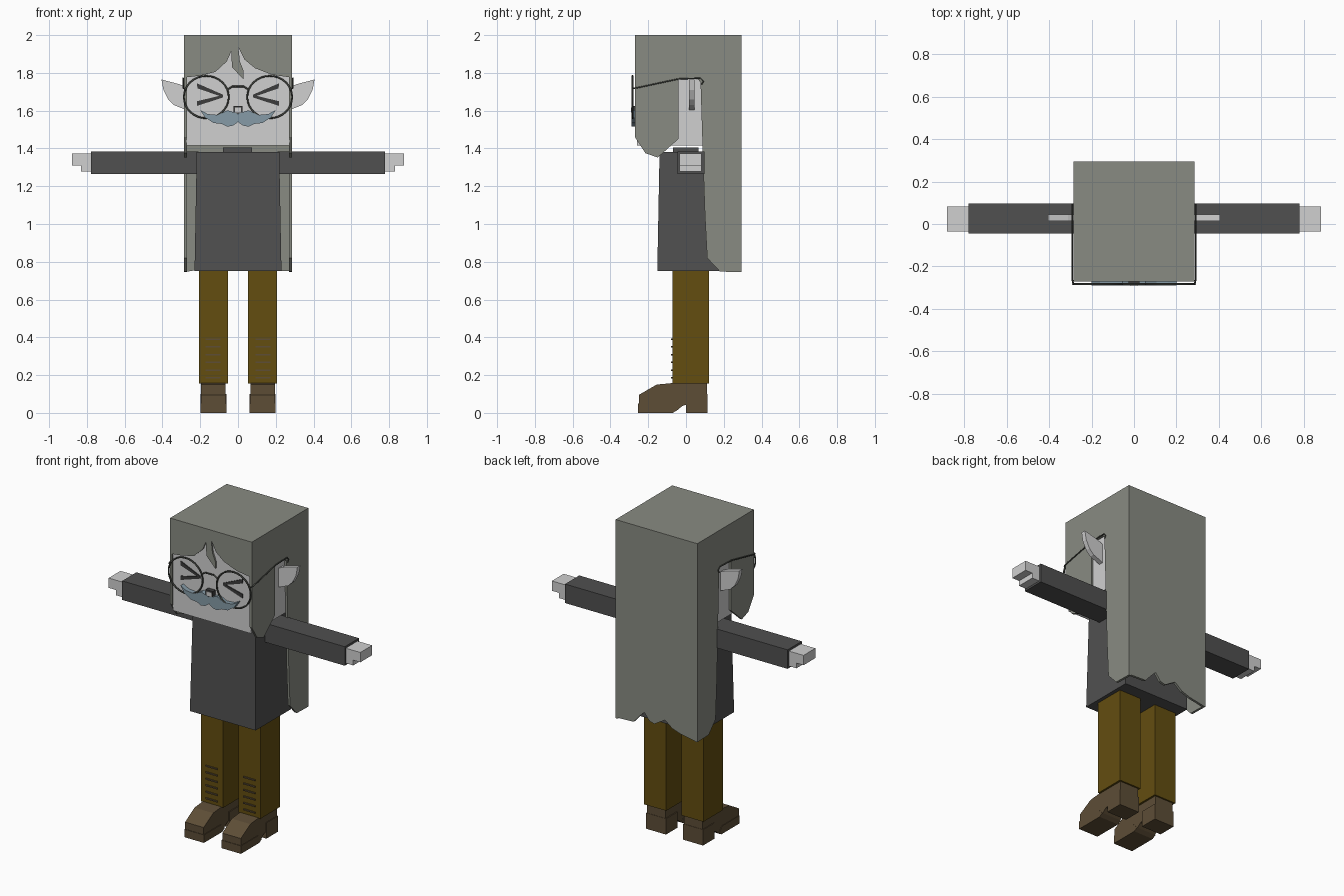
import bpy
import bmesh
from math import cos, sin, tau
from mathutils import Vector

cube = bpy.data.objects.get("Cube")
if cube:
    bpy.data.objects.remove(cube, do_unlink=True)


def material(name, r, g, b):
    m = bpy.data.materials.new(name)
    m.use_nodes = True
    m.diffuse_color = (r, g, b, 1)
    m.node_tree.nodes["Principled BSDF"].inputs["Base Color"].default_value = (r, g, b, 1)
    return m


skin = material("pale skin", .63, .63, .63)
hair = material("grey green hair", .25, .26, .225)
cloth = material("charcoal cloth", .08, .08, .08)
trouser = material("mustard trousers", .125, .075, .005)
leather = material("brown leather", .11, .075, .037)
blue = material("blue grey moustache", .24, .33, .39)
frame = material("dark frame", .06, .065, .055)
ink = material("dark ink", .045, .045, .045)


def finish(name, bm, mat):
    bmesh.ops.recalc_face_normals(bm, faces=bm.faces)
    mesh = bpy.data.meshes.new(name)
    bm.to_mesh(mesh)
    bm.free()
    mesh.materials.append(mat)
    obj = bpy.data.objects.new(name, mesh)
    bpy.context.collection.objects.link(obj)
    return obj


def prism(name, pts, axis, lo, hi, mat):
    """Extrude a flat outline along x (outline is y,z) or y (outline is x,z)."""
    bm = bmesh.new()
    place = (lambda p: (lo, *p)) if axis == "x" else (lambda p: (p[0], lo, p[1]))
    face = bm.faces.new([bm.verts.new(place(p)) for p in pts])
    out = bmesh.ops.extrude_face_region(bm, geom=[face])
    move = Vector((hi - lo, 0, 0) if axis == "x" else (0, hi - lo, 0))
    verts = [v for v in out["geom"] if isinstance(v, bmesh.types.BMVert)]
    bmesh.ops.translate(bm, vec=move, verts=verts)
    return finish(name, bm, mat)


def box(name, x, y, z, mat):
    outline = [(x[0], z[0]), (x[1], z[0]), (x[1], z[1]), (x[0], z[1])]
    return prism(name, outline, "y", y[0], y[1], mat)


def wire(name, pts, radius, mat, closed=False):
    data = bpy.data.curves.new(name, "CURVE")
    data.dimensions = "3D"
    data.bevel_depth = radius
    data.bevel_resolution = 1
    data.use_fill_caps = True
    line = data.splines.new("POLY")
    line.points.add(len(pts) - 1)
    for point, co in zip(line.points, pts):
        point.co = (*co, 1)
    line.use_cyclic_u = closed
    data.materials.append(mat)
    obj = bpy.data.objects.new(name, data)
    bpy.context.collection.objects.link(obj)
    bpy.ops.object.select_all(action="DESELECT")
    obj.select_set(True)
    bpy.context.view_layer.objects.active = obj
    bpy.ops.object.convert(target="MESH")


def flip(pts, s):
    return [(s * p[0], *p[1:]) for p in pts]


# Head, neck and tapered tunic
box("head", (-.272, .272), (-.26, .283), (1.415, 1.988), skin)
box("neck", (-.08, .075), (-.07, .065), (1.37, 1.405), cloth)
tunic = box("tunic", (-.23, .23), (-.152, .2), (.75, 1.38), cloth)
for v in tunic.data.vertices:
    if v.co.z > 1:
        v.co.x *= .95
        v.co.y = -.14 if v.co.y < 0 else .19

# Hair shell: crown, fringe and ragged back
box("hair_crown", (-.285, .285), (-.27, .295), (1.985, 2), hair)
prism("hair_fringe", [
    (-.285, 2), (-.285, 1.775), (-.2, 1.785), (-.12, 1.805), (-.06, 1.86), (-.035, 1.915),
    (-.032, 1.83), (.03, 1.765), (.03, 1.81), (.01, 1.86), (.002, 1.935), (.035, 1.87),
    (.09, 1.825), (.18, 1.79), (.285, 1.775), (.285, 2)], "y", -.27, -.257, hair)
prism("hair_back", [
    (.285, 2), (.285, .75), (.16, .755), (.12, .8), (.085, .835), (.05, .79), (.015, .78),
    (-.06, .825), (-.11, .785), (-.17, .765), (-.285, .745), (-.285, 2)], "y", .28, .295, hair)
side_hair = [
    (-.27, 2), (-.27, 1.46), (-.215, 1.375), (-.15, 1.352), (-.04, 1.45), (-.04, 1.765),
    (-.03, 1.77), (.06, 1.77), (.077, 1.75), (.088, 1.4), (.1, 1.05), (.112, .82),
    (.18, .748), (.295, .745), (.295, 2)]
ear = [(.265, 1.72), (.31, 1.74), (.405, 1.765), (.395, 1.71), (.37, 1.66), (.34, 1.63), (.265, 1.6)]

# Eyes are two wedges each
eye_top = [(.217, 1.745), (.215, 1.718), (.08, 1.672), (.08, 1.685)]
eye_low = [(.217, 1.65), (.217, 1.625), (.08, 1.67), (.08, 1.683)]

# Shoe side profile with arched sole
shoe = [
    (-.25, 0), (-.25, .095), (-.155, .15), (-.07, .158), (.112, .158), (.112, 0), (0, 0),
    (0, .043), (-.02, .036), (-.045, .015), (-.07, 0)]
heel = [(0, 0), (.114, 0), (.114, .1), (0, .1)]
toe_sole = [(-.253, 0), (-.253, .05), (-.08, .05), (-.045, .015), (-.07, 0)]

for s, side in ((1, "left"), (-1, "right")):
    def across(a, b):
        return sorted((s * a, s * b))

    prism(side + "_hair_side", side_hair, "x", *across(.271, .2855), hair)
    prism(side + "_ear", flip(ear, s), "y", .015, .045, skin)

    # Arm, hand and thumb
    box(side + "_arm", across(.21, .778), (-.045, .097), (1.265, 1.385), cloth)
    box(side + "_hand", across(.77, .88), (-.035, .083), (1.31, 1.372), skin)
    box(side + "_thumb", across(.77, .83), (-.035, .083), (1.277, 1.312), skin)

    # Leg with laces down the shin
    box(side + "_leg", across(.053, .207), (-.072, .122), (.155, .765), trouser)
    for i in range(6):
        z = .185 + .041 * i
        box(side + "_lace", across(.092, .172), (-.079, -.07), (z - .004, z + .004), leather)

    # Shoe
    prism(side + "_shoe", shoe, "x", *across(.065, .195), leather)
    prism(side + "_heel", heel, "x", *across(.06, .199), leather)
    prism(side + "_toe_sole", toe_sole, "x", *across(.061, .198), leather)

    # Eyes
    prism(side + "_eye_upper", flip(eye_top, s), "y", -.266, -.259, ink)
    prism(side + "_eye_lower", flip(eye_low, s), "y", -.266, -.259, ink)

    # Spectacle lens rim and temple
    rim = [(s * .168 + .119 * cos(tau * i / 32), -.283, 1.672 + .112 * sin(tau * i / 32))
           for i in range(32)]
    wire(side + "_lens_rim", rim, .005, frame, True)
    temple = [(.285, -.283, 1.718), (.29, -.265, 1.72), (.29, -.04, 1.768), (.29, .075, 1.772),
              (.29, .092, 1.755), (.29, .082, 1.738)]
    wire(side + "_temple", flip(temple, s), .004, frame)

wire("bridge", [(-.055, -.283, 1.712), (-.03, -.283, 1.728), (.03, -.283, 1.728),
                (.055, -.283, 1.712)], .005, frame)

# Moustache from a mirrored half outline, and small outlined nose
half = [(.025, 1.592), (.055, 1.602), (.105, 1.577), (.16, 1.582), (.2, 1.603), (.175, 1.565),
        (.13, 1.535), (.085, 1.53), (.055, 1.515), (.025, 1.522)]
prism("moustache", [(0, 1.583)] + half + [(0, 1.54)] + flip(half[::-1], -1),
      "y", -.289, -.259, blue)
box("nose_outline", (-.025, .025), (-.288, -.259), (1.585, 1.625), ink)
box("nose", (-.017, .017), (-.291, -.287), (1.59, 1.616), skin)
